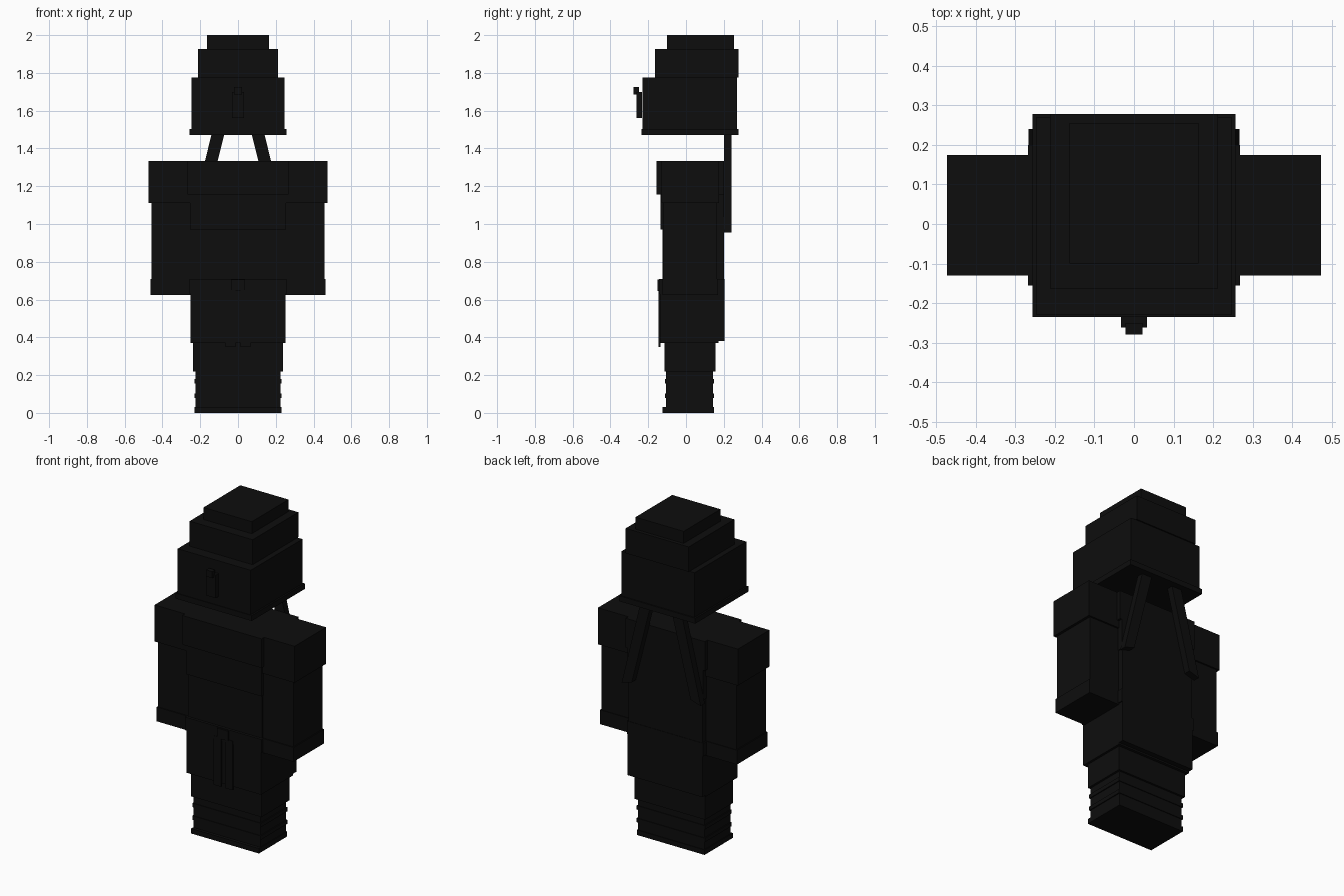
import bpy, bmesh
from mathutils import Vector

if "Cube" in bpy.data.objects:
    bpy.data.objects.remove(bpy.data.objects["Cube"])

black = bpy.data.materials.new("near_black")
black.diffuse_color = (0.004, 0.004, 0.004, 1)
black.use_nodes = True
black.node_tree.nodes["Principled BSDF"].inputs["Base Color"].default_value = black.diffuse_color


def finish(name, bm):
    me = bpy.data.meshes.new(name)
    bm.to_mesh(me)
    bm.free()
    me.materials.append(black)
    ob = bpy.data.objects.new(name, me)
    bpy.context.collection.objects.link(ob)
    return ob


def box(name, x, y, z):
    """Box from (min, max) pairs on each axis."""
    bm = bmesh.new()
    bmesh.ops.create_cube(bm, size=1)
    for v in bm.verts:
        v.co = Vector([a[0] if c < 0 else a[1] for c, a in zip(v.co, (x, y, z))])
    return finish(name, bm)


def sym(w):
    return (-w, w)


# Head with stepped crown and bottom band
box("head", sym(0.247), (-0.23, 0.27), (1.47, 1.775))
box("head_band", sym(0.257), (-0.235, 0.278), (1.47, 1.503))
box("crown_lower", sym(0.213), (-0.163, 0.278), (1.775, 1.927))
box("crown_top", sym(0.163), (-0.10, 0.255), (1.927, 2.0))

# Small face ornament
box("ornament_stem", sym(0.033), (-0.262, -0.234), (1.56, 1.70))
box("ornament_cap", sym(0.021), (-0.279, -0.25), (1.685, 1.725))

# Torso and belt
box("chest", sym(0.268), (-0.155, 0.20), (1.155, 1.333))
box("midriff", sym(0.255), (-0.135, 0.20), (0.97, 1.155))
box("waist", sym(0.25), (-0.125, 0.20), (0.70, 0.97))
box("belt", sym(0.258), (-0.142, 0.203), (0.63, 0.71))
box("belt_knot", sym(0.038), (-0.15, -0.14), (0.645, 0.705))
box("skirt", sym(0.252), (-0.138, 0.172), (0.37, 0.63))
box("back_panel", sym(0.252), (0.17, 0.203), (0.38, 0.70))

# Legs, wraps and feet
box("thighs", sym(0.238), (-0.113, 0.155), (0.22, 0.37))
box("shins", sym(0.225), (-0.106, 0.143), (0.0, 0.22))
for i, z in enumerate((0.09, 0.167)):
    box(f"leg_wrap_{i + 1}", sym(0.231), (-0.111, 0.148), (z - 0.012, z + 0.012))
box("feet", sym(0.229), (-0.125, 0.148), (0.0, 0.03))

# Paired parts
for s, side in ((-1, "left"), (1, "right")):
    def span(a, b):
        return tuple(sorted((s * a, s * b)))

    box(f"shoulder_{side}", span(0.255, 0.473), (-0.13, 0.175), (1.11, 1.333))
    box(f"arm_{side}", span(0.25, 0.457), (-0.118, 0.165), (0.63, 1.11))
    box(f"cuff_{side}", span(0.25, 0.463), (-0.125, 0.17), (0.623, 0.71))
    box(f"belt_end_{side}", span(0.012, 0.065), (-0.145, -0.136), (0.35, 0.65))

    # Slanted strap hanging from the head down the back
    bm = bmesh.new()
    bmesh.ops.create_cube(bm, size=1)
    for v in bm.verts:
        top = v.co.z > 0
        v.co = Vector((s * (0.10 if top else 0.233) + v.co.x * 0.068,
                       0.22 + v.co.y * 0.04,
                       1.50 if top else 0.965 - s * v.co.x * 0.02))
    finish(f"strap_{side}", bm)
